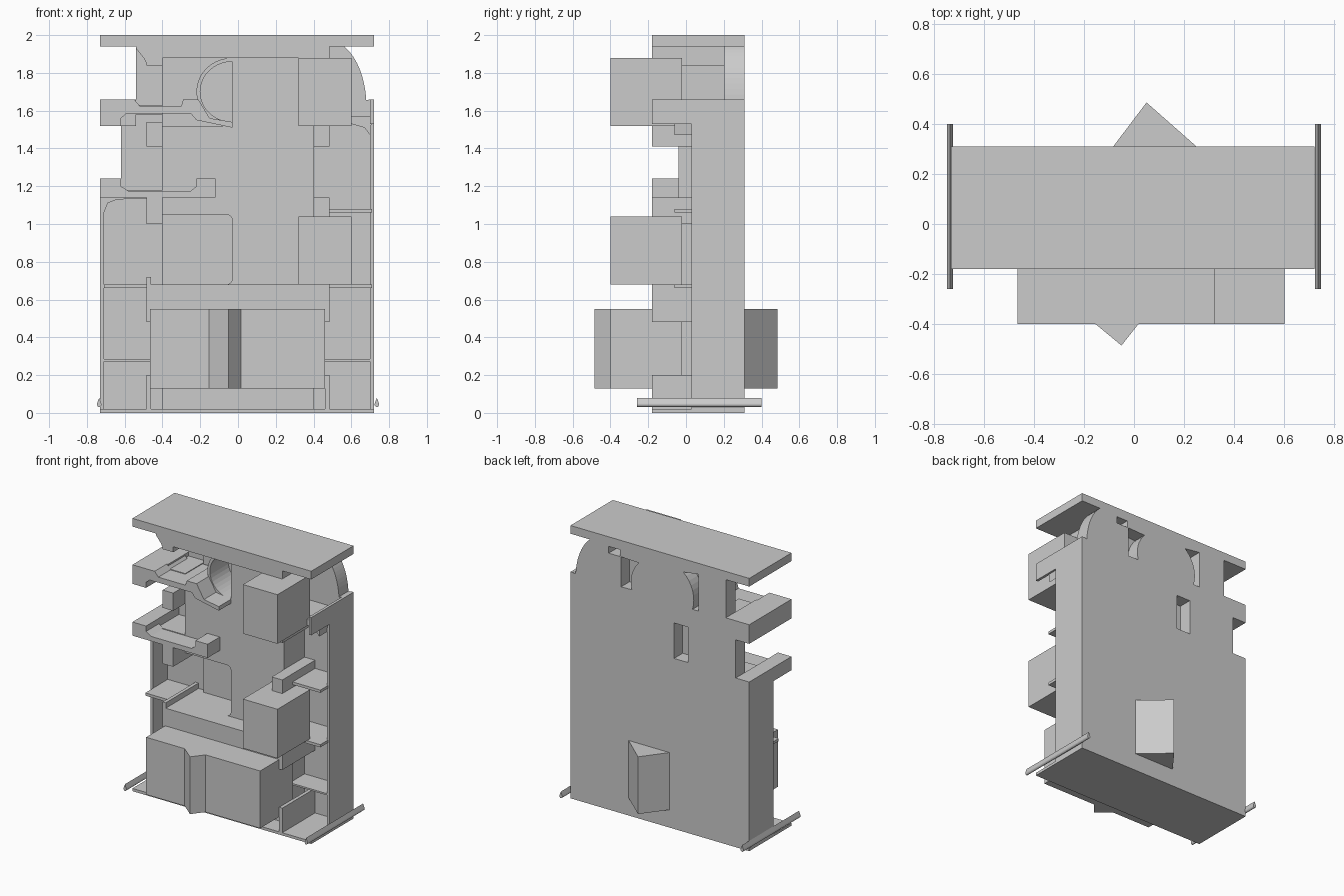
import bpy, bmesh
from math import sin, cos, pi, radians
from mathutils import Vector

cube = bpy.data.objects.get("Cube")
if cube:
    bpy.data.objects.remove(cube)

grey = bpy.data.materials.new("plain grey")
grey.use_nodes = True
grey.diffuse_color = (0.6, 0.6, 0.6, 1)
grey.node_tree.nodes["Principled BSDF"].inputs["Base Color"].default_value = (0.6, 0.6, 0.6, 1)


def prism(name, outline, low, high, axis="y"):
    """Extrude an outline along y (points are x, z) or along z (points are x, y)."""
    bm = bmesh.new()

    def place(a, b, c):
        return (a, c, b) if axis == "y" else (a, b, c)

    face = bm.faces.new([bm.verts.new(place(a, b, low)) for a, b in outline])
    ext = bmesh.ops.extrude_face_region(bm, geom=[face])
    moved = [v for v in ext["geom"] if isinstance(v, bmesh.types.BMVert)]
    bmesh.ops.translate(bm, verts=moved, vec=Vector(place(0, 0, high - low)))
    bmesh.ops.recalc_face_normals(bm, faces=bm.faces)
    mesh = bpy.data.meshes.new(name)
    bm.to_mesh(mesh)
    bm.free()
    mesh.materials.append(grey)
    obj = bpy.data.objects.new(name, mesh)
    bpy.context.collection.objects.link(obj)
    return obj


def box(name, x0, x1, y0, y1, z0, z1):
    return prism(name, [(x0, z0), (x1, z0), (x1, z1), (x0, z1)], y0, y1)


def arc(cx, cz, rx, rz, start, end, steps=14):
    angles = [radians(start + (end - start) * i / steps) for i in range(steps + 1)]
    return [(cx + rx * cos(a), cz + rz * sin(a)) for a in angles]


def cut(target, cutter):
    cutter.hide_render = True
    cutter.hide_viewport = True
    cutter.display_type = "WIRE"
    mod = target.modifiers.new("opening", "BOOLEAN")
    mod.operation = "DIFFERENCE"
    mod.solver = "EXACT"
    mod.object = cutter


FRONT, CORE, INNER, BACK = -0.18, -0.04, 0.2, 0.31

# Roof and floor plates
box("roof", -0.73, 0.72, FRONT, BACK, 1.94, 2.0)
box("floor", -0.73, 0.72, FRONT, BACK, 0, 0.02)

# Back wall with stepped left edge and rounded shoulder
outline = [(-0.72, 0.01), (0.71, 0.01), (0.71, 1.66)]
outline += arc(0.48, 1.62, 0.2, 0.35, 6, 75)
outline += [(0.48, 1.95), (-0.54, 1.95), (-0.54, 1.6), (-0.62, 1.6), (-0.62, 1.2), (-0.72, 1.2)]
back_wall = prism("back_wall", outline, INNER, BACK)
cut(back_wall, box("slot_cutter", -0.235, -0.12, 0.1, 0.4, 1.25, 1.51))
cut(back_wall, prism("left_eye_cutter", [(-0.32, 1.65), (-0.32, 1.92)]
                     + arc(-0.04, 1.72, 0.24, 0.24, 130, 197, 8), 0.1, 0.4))
cut(back_wall, prism("right_eye_cutter", [(0.31, 1.66), (0.31, 1.88)]
                     + arc(-0.04, 1.72, 0.27, 0.24, 40, -14, 8), 0.1, 0.4))
cut(back_wall, box("vent_cutter", 0.32, 0.41, 0.1, 0.4, 1.88, 1.93))

# Side walls
box("left_wall", 0.70, 0.72, 0.03, BACK, 0, 1.6)
box("left_wall_top", 0.70, 0.72, FRONT, BACK, 1.53, 1.66)
box("right_wall", -0.73, -0.71, 0.03, BACK, 0, 1.16)

# Central core with rounded rooms
core = box("core", -0.4, 0.4, CORE, INNER + 0.01, 0.01, 1.95)
for name, z0, z1 in (("lower_room", 0.68, 1.05), ("upper_room", 1.52, 1.88)):
    r = 0.03
    room = [(-0.5, z0)] + arc(-0.03 - r, z0 + r, r, r, -90, 0, 5)
    room += arc(-0.03 - r, z1 - r, r, r, 0, 90, 5) + [(-0.5, z1)]
    cut(core, prism(name + "_cutter", room, -0.3, 0.17))

# Curved bowl in the upper room
bowl = arc(-0.03, 1.7, 0.19, 0.18, 90, 270, 20) + arc(-0.03, 1.7, 0.17, 0.16, 270, 90, 20)
prism("curved_bowl", bowl, CORE, INNER, "y")

# Ledge and top beam
box("ledge", -0.485, 0.485, FRONT, INNER, 0.55, 0.68)
box("top_beam", -0.485, 0.485, FRONT, INNER, 1.88, 1.95)

# Brackets and shelves on both sides
for side, s in (("left", 1), ("right", -1)):
    def pair(name, a, b, y0, y1, z0, z1):
        box(side + "_" + name, min(s * a, s * b), max(s * a, s * b), y0, y1, z0, z1)

    pair("ledge_drop", 0.4, 0.485, FRONT, INNER, 0.48, 0.56)
    pair("middle_bracket", 0.4, 0.485, FRONT, INNER, 1.0, 1.14)
    pair("upper_bracket", 0.4, 0.485, FRONT, INNER, 1.41, 1.54)
    pair("roof_bracket", 0.4, 0.485, FRONT, INNER, 1.84, 1.94)
    pair("base_plate", 0.46, 0.485, FRONT, INNER, 0.01, 0.2)
    pair("low_shelf", 0.4, 0.71, 0.03, INNER, 0.272, 0.284)
    pair("mid_shelf", 0.4, 0.71, -0.06, INNER, 0.66, 0.68)

    # Teardrop runner along the foot of each side
    drop = [(s * 0.735, 0.08)] + arc(s * 0.735, 0.045, 0.012, 0.014, 30, -210, 10)
    prism(side + "_runner", drop, -0.26, 0.4)

box("ledge_lip", -0.485, -0.46, FRONT, INNER, 0.67, 0.72)
box("left_high_shelf", 0.4, 0.71, -0.06, INNER, 1.06, 1.08)
vault = [(0.4, 1.57), (0.4, 1.53), (0.6, 1.53), (0.67, 1.51), (0.7, 1.47), (0.71, 1.57)]
prism("left_top_shelf", vault, -0.06, INNER)

# Open trays on the right side
lower_tray = [(-0.73, 1.14), (-0.4, 1.14), (-0.12, 1.14), (-0.12, 1.24), (-0.22, 1.24),
              (-0.22, 1.2), (-0.25, 1.175), (-0.58, 1.175), (-0.62, 1.2), (-0.62, 1.24), (-0.73, 1.24)]
prism("lower_tray", lower_tray, FRONT, CORE + 0.01)
box("lower_tray_back", -0.73, -0.39, CORE, BACK, 1.14, 1.18)
box("lower_tray_rail", -0.73, -0.62, CORE, BACK, 1.17, 1.24)
fillet = [(-0.71, 1.06), (-0.69, 1.11), (-0.64, 1.13), (-0.48, 1.135), (-0.48, 1.15), (-0.71, 1.15)]
prism("lower_tray_fillet", fillet, 0.03, INNER)
upper_tray = [(-0.73, 1.52), (-0.62, 1.52), (-0.62, 1.56), (-0.59, 1.585), (-0.25, 1.585),
              (-0.22, 1.55), (-0.03, 1.51), (-0.03, 1.54), (-0.15, 1.56), (-0.21, 1.66),
              (-0.29, 1.66), (-0.3, 1.625), (-0.52, 1.625), (-0.55, 1.66), (-0.73, 1.66)]
prism("upper_tray", upper_tray, FRONT, CORE + 0.2)
box("upper_tray_back", -0.62, -0.4, CORE, BACK, 1.58, 1.63)
box("upper_tray_rail", -0.73, -0.54, CORE, BACK, 1.52, 1.66)
gusset = [(-0.54, 1.95), (-0.54, 1.93), (-0.5, 1.88), (-0.48, 1.84), (-0.46, 1.95)]
prism("roof_gusset", gusset, FRONT, INNER)

# Projecting boxes on the front
box("upper_box", 0.32, 0.6, -0.4, -0.02, 1.52, 1.88)
box("middle_box", 0.32, 0.6, -0.4, -0.02, 0.68, 1.04)
box("bottom_box", -0.465, 0.46, -0.4, -0.02, 0.13, 0.55)

# Pointed wedges front and back
prism("front_wedge", [(-0.165, -0.39), (-0.05, -0.485), (0.025, -0.39)], 0.13, 0.55, "z")
prism("back_wedge", [(-0.09, 0.3), (0.26, 0.3), (0.05, 0.485)], 0.13, 0.55, "z")
